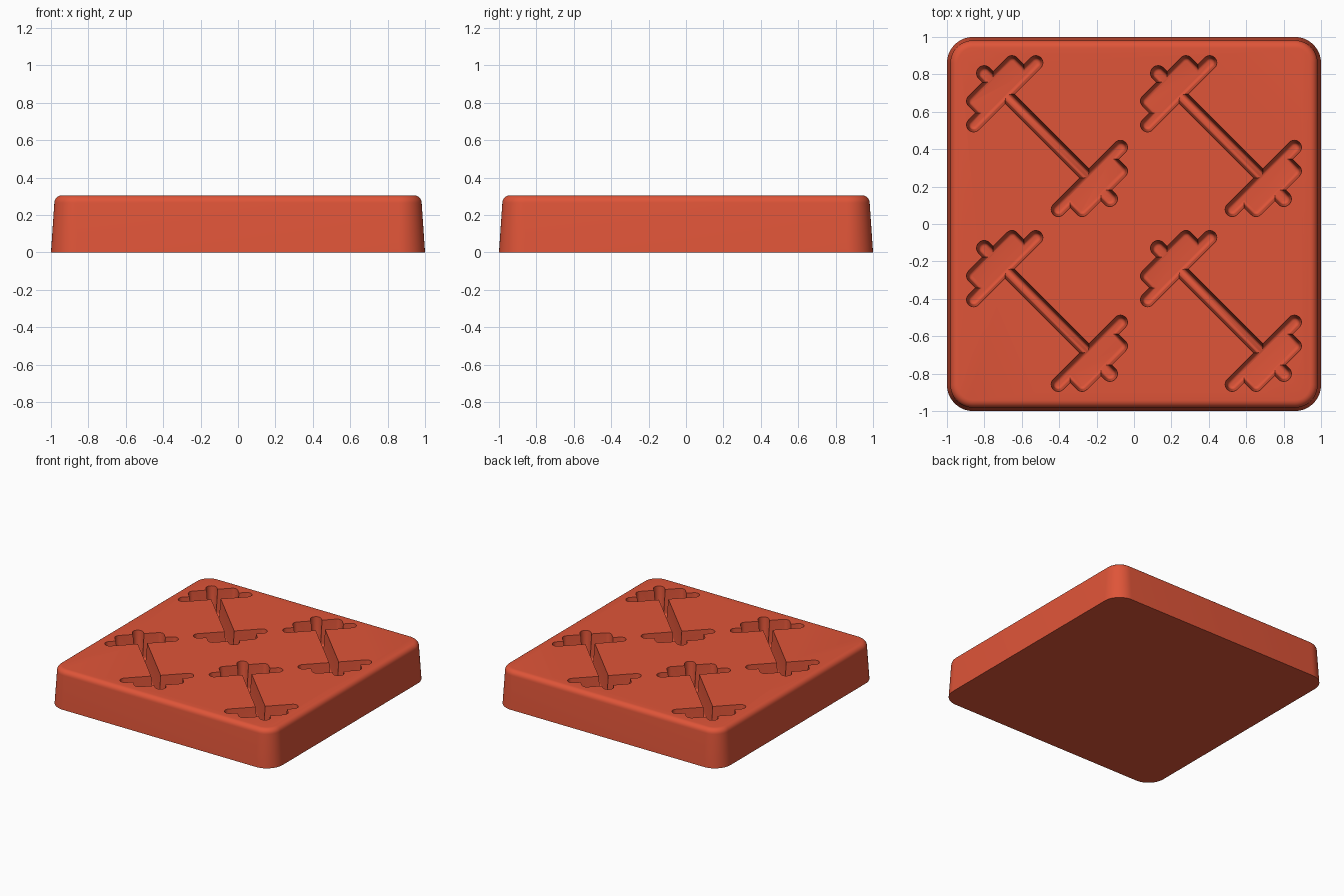
import bpy, bmesh, math
from mathutils import Matrix, Vector

cube = bpy.data.objects.get("Cube")
if cube:
    bpy.data.objects.remove(cube)

HEIGHT = 0.305
DEPTH = 0.2

clay = bpy.data.materials.new("brick_red")
clay.use_nodes = True
colour = (0.74, 0.09, 0.04, 1)
clay.diffuse_color = colour
clay.node_tree.nodes["Principled BSDF"].inputs["Base Color"].default_value = colour


def rounded_loft(bm, core, levels, steps, matrix):
    """Stack rounded rectangles: a core rectangle grown by a radius at each height."""
    u0, u1, v0, v1 = core
    corners = [(u1, v1), (u0, v1), (u0, v0), (u1, v0)]
    rings = []
    for radius, z in levels:
        ring = []
        for i, (u, v) in enumerate(corners):
            for k in range(steps + 1):
                a = math.pi / 2 * (i + k / steps)
                p = Vector((u + radius * math.cos(a), v + radius * math.sin(a), z))
                ring.append(bm.verts.new(matrix @ p))
        rings.append(ring)
    n = len(rings[0])
    for low, high in zip(rings, rings[1:]):
        for i in range(n):
            j = (i + 1) % n
            bm.faces.new((low[i], low[j], high[j], high[i]))
    bm.faces.new(rings[0][::-1])
    bm.faces.new(rings[-1])


def finish(bm, name):
    bmesh.ops.remove_doubles(bm, verts=bm.verts, dist=1e-5)
    bmesh.ops.recalc_face_normals(bm, faces=bm.faces)
    mesh = bpy.data.meshes.new(name)
    bm.to_mesh(mesh)
    bm.free()
    mesh.materials.append(clay)
    obj = bpy.data.objects.new(name, mesh)
    bpy.context.collection.objects.link(obj)
    return obj


# Tapered block with rounded corners and a rounded top rim
FILLET = 0.04
block_levels = [(0.14, 0), (0.122, HEIGHT - FILLET)]
for k in range(1, 7):
    a = math.pi / 2 * k / 6
    block_levels.append((0.122 - FILLET * (1 - math.cos(a)),
                         HEIGHT - FILLET * (1 - math.sin(a))))
bm = bmesh.new()
rounded_loft(bm, (-0.86, 0.86, -0.86, 0.86), block_levels, 12, Matrix())
block = finish(bm, "mould_block")


def cavity_levels(radius, depth):
    """Drafted wall with a rounded foot, from the floor to just above the block."""
    floor = HEIGHT - depth
    foot = 0.018
    wall = radius - 0.012
    levels = []
    for k in range(5):
        a = math.pi / 2 * k / 4
        levels.append((wall - foot * (1 - math.sin(a)), floor + foot * (1 - math.cos(a))))
    return levels + [(radius, HEIGHT), (radius + 0.002, HEIGHT + 0.03)]


# Weight-bar cavities: handle, then large plate, small plate and bar tip at each end
parts = [((-0.32, 0.32, 0, 0), 0.035, DEPTH - 0.002)]
for s in (-1, 1):
    for u_in, u_out, v, r, d in ((0.32, 0.32, 0.235, 0.038, DEPTH),
                                 (0.32, 0.41, 0.145, 0.038, DEPTH),
                                 (0.41, 0.475, 0, 0.041, DEPTH - 0.001)):
        u0, u1 = sorted((s * u_in, s * u_out))
        parts.append(((u0, u1, -v, v), r, d))

for cx in (-0.465, 0.465):
    for cy in (-0.465, 0.47):
        place = Matrix.Translation((cx, cy, 0)) @ Matrix.Rotation(-math.pi / 4, 4, "Z")
        for core, radius, depth in parts:
            bm = bmesh.new()
            rounded_loft(bm, core, cavity_levels(radius, depth), 6, place)
            cutter = finish(bm, "cavity_cutter")
            cutter.hide_render = True
            mod = block.modifiers.new("cavity", "BOOLEAN")
            mod.operation = "DIFFERENCE"
            mod.solver = "EXACT"
            mod.object = cutter
            bpy.context.view_layer.objects.active = block
            bpy.ops.object.modifier_apply(modifier=mod.name)
            bpy.data.objects.remove(cutter)

# Smooth shading that keeps the cavity lips and base edge crisp
bpy.ops.object.select_all(action="DESELECT")
block.select_set(True)
bpy.context.view_layer.objects.active = block
bpy.ops.object.shade_smooth_by_angle(angle=math.radians(35))
